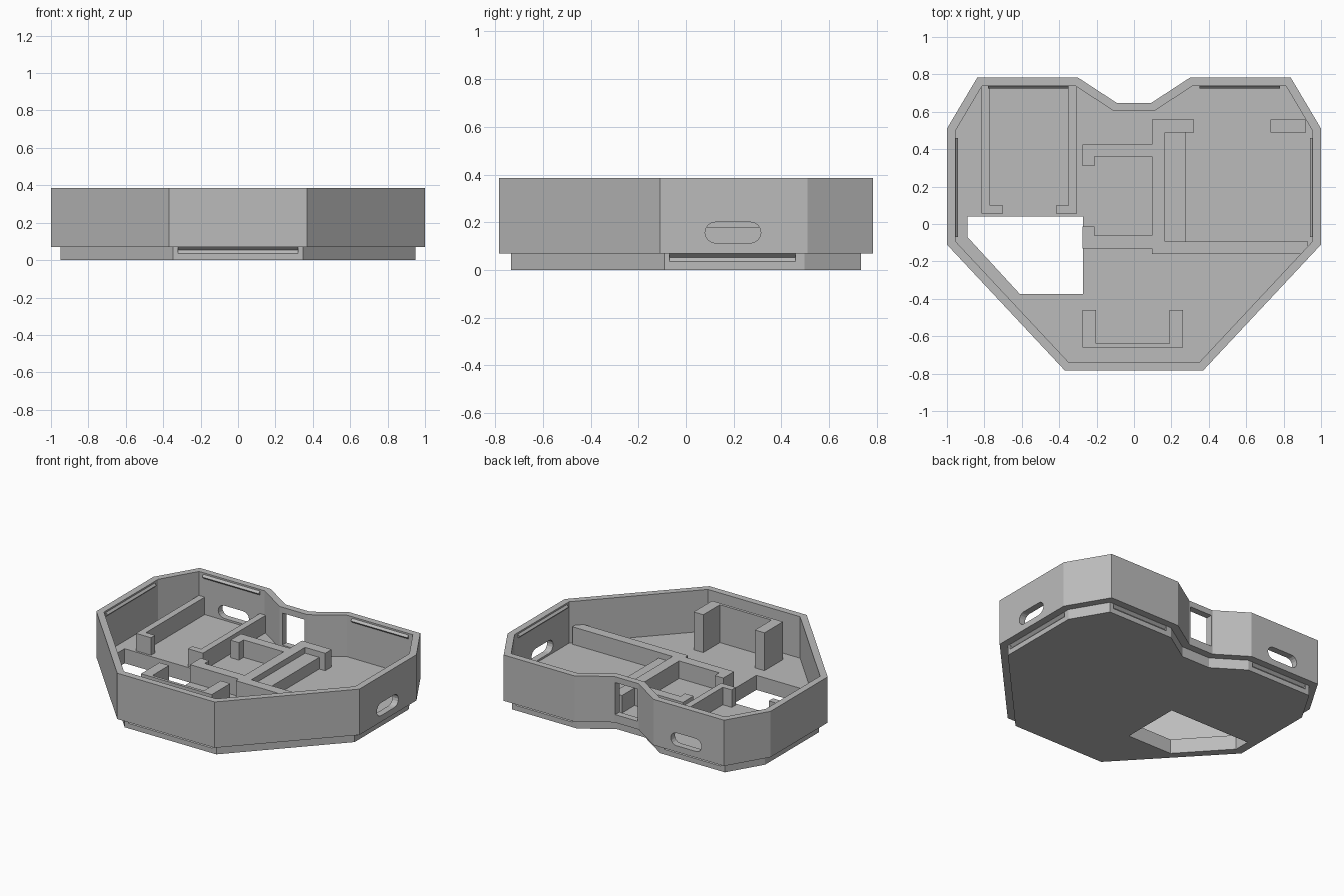
import bpy, bmesh, math
from mathutils import Matrix, Vector

if "Cube" in bpy.data.objects:
    bpy.data.objects.remove(bpy.data.objects["Cube"], do_unlink=True)

grey = bpy.data.materials.new("grey_plastic")
grey.use_nodes = True
colour = (0.5, 0.5, 0.5, 1)
grey.diffuse_color = colour
grey.node_tree.nodes["Principled BSDF"].inputs["Base Color"].default_value = colour

TOP, LIP, FLOOR, RAIL = 0.385, 0.07, 0.1, 0.22


def prism(name, pts, lo, hi, axis="z", turn=0):
    """Extrude a flat outline along an axis, then turn it about z."""
    place = {"x": lambda p, t: (t, p[0], p[1]),
             "y": lambda p, t: (p[0], t, p[1]),
             "z": lambda p, t: (p[0], p[1], t)}[axis]
    bm = bmesh.new()
    rings = [[bm.verts.new(place(p, t)) for p in pts] for t in (lo, hi)]
    bm.faces.new(rings[0])
    bm.faces.new(rings[1])
    for i in range(len(pts)):
        j = (i + 1) % len(pts)
        bm.faces.new((rings[0][i], rings[0][j], rings[1][j], rings[1][i]))
    bmesh.ops.recalc_face_normals(bm, faces=bm.faces)
    bm.transform(Matrix.Rotation(math.radians(turn), 4, "Z"))
    mesh = bpy.data.meshes.new(name)
    bm.to_mesh(mesh)
    bm.free()
    obj = bpy.data.objects.new(name, mesh)
    bpy.context.collection.objects.link(obj)
    mesh.materials.append(grey)
    return obj


def box(name, x0, x1, y0, y1, z1=RAIL):
    return prism(name, [(x0, y0), (x1, y0), (x1, y1), (x0, y1)], FLOOR - 0.01, z1)


def inset(pts, d):
    """Move every edge of a counter-clockwise outline inward by d."""
    out = []
    for i, p in enumerate(pts):
        p = Vector(p)
        a = (p - Vector(pts[i - 1])).normalized()
        b = (Vector(pts[(i + 1) % len(pts)]) - p).normalized()
        na, nb = Vector((-a.y, a.x)), Vector((-b.y, b.x))
        out.append(p + (na + nb) * d / (1 + na.dot(nb)))
    return out


def stadium(cx, cz, half, r):
    pts = []
    for side in (1, -1):
        for k in range(9):
            a = math.pi * (k / 8 - 0.5)
            pts.append((cx + side * (half - r + r * math.cos(a)), cz + side * r * math.sin(a)))
    return pts


def boolean(target, other, operation):
    mod = target.modifiers.new("bool", "BOOLEAN")
    mod.operation, mod.solver, mod.object = operation, "EXACT", other
    bpy.context.view_layer.objects.active = target
    bpy.ops.object.modifier_apply(modifier=mod.name)
    bpy.data.objects.remove(other, do_unlink=True)


# Heart-like faceted shell with a stepped lip below
half = [(0.37, -0.783), (1, -0.11), (1, 0.51), (0.838, 0.783), (0.3, 0.783), (0.093, 0.648)]
outline = half + [(-x, y) for x, y in reversed(half)]
shell = prism("case_shell", outline, LIP, TOP)
boolean(shell, prism("lip", inset(outline, 0.05), 0, LIP + 0.02), "UNION")
boolean(shell, prism("cavity", inset(outline, 0.045), FLOOR, 1), "DIFFERENCE")

# Opening through the floor
opening = [(-0.273, 0.04), (-0.89, 0.04), (-0.89, -0.07), (-0.61, -0.375), (-0.273, -0.375)]
boolean(shell, prism("floor_opening", opening, -0.1, 0.2), "DIFFERENCE")

# Rounded ports in the left and back walls, square window in the notch
for turn, cx, lo, hi in ((-90, -0.197, 0.9, 1.1), (0, -0.55, 0.7, 0.9)):
    boolean(shell, prism("port", stadium(cx, 0.157, 0.117, 0.044), lo, hi, "y", turn), "DIFFERENCE")
window = [(-0.085, 0.125), (0.085, 0.125), (0.085, 0.345), (-0.085, 0.345)]
boolean(shell, prism("window", window, 0.55, 0.7, "y"), "DIFFERENCE")

# Snap grooves around the lip and matching ridges inside the rim
walls = [("front", 180, 0.783, 0, 0.32), ("left", -90, 1, -0.195, 0.265),
         ("right", 90, 1, 0.195, 0.265),
         ("back_left", 0, 0.783, 0.565, 0.215), ("back_right", 0, 0.783, -0.565, 0.215)]
for side, turn, dist, mid, length in walls:
    d = dist - 0.05
    groove = [(d + 0.01, 0.033), (d, 0.035), (d - 0.018, 0.053), (d, 0.069), (d + 0.01, 0.069)]
    boolean(shell, prism("groove", groove, mid - length, mid + length, "x", turn), "DIFFERENCE")
    if side != "front":
        d = dist - 0.044
        ridge = [(d, 0.345), (d - 0.014, 0.36), (d, 0.375)]
        prism("snap_ridge_" + side, ridge, mid - length, mid + length, "x", turn)

# Back right bay: two rails with inward feet
box("bay_rail_outer", -0.815, -0.77, 0.055, 0.745)
box("bay_foot_outer", -0.771, -0.7, 0.055, 0.1)
box("bay_rail_inner", -0.35, -0.305, 0.055, 0.745)
box("bay_foot_inner", -0.418, -0.349, 0.055, 0.1)

# Central bay: open frame with feet
box("centre_back_wall", -0.275, 0.1, 0.36, 0.425)
box("centre_back_foot", -0.275, -0.21, 0.31, 0.361)
box("centre_front_wall", -0.275, 0.1, -0.13, -0.062)
box("centre_front_foot", -0.275, -0.21, -0.063, -0.013)
box("centre_side_wall", 0.095, 0.167, -0.16, 0.56)

# Left bay: long rail, corner stops and a lower ledge
box("left_bay_rail", 0.16, 0.93, -0.16, -0.093)
box("left_bay_stop", 0.16, 0.32, 0.49, 0.56)
box("left_bay_corner", 0.73, 0.92, 0.49, 0.56, 0.18)
box("left_bay_ledge", 0.16, 0.275, -0.1, 0.495, 0.18)

# Tall bracket at the front
for side, x in (("right", -0.275), ("left", 0.19)):
    box("front_post_" + side, x, x + 0.073, -0.66, -0.46, 0.36)
box("front_bracket_back", -0.21, 0.195, -0.66, -0.64, 0.36)
